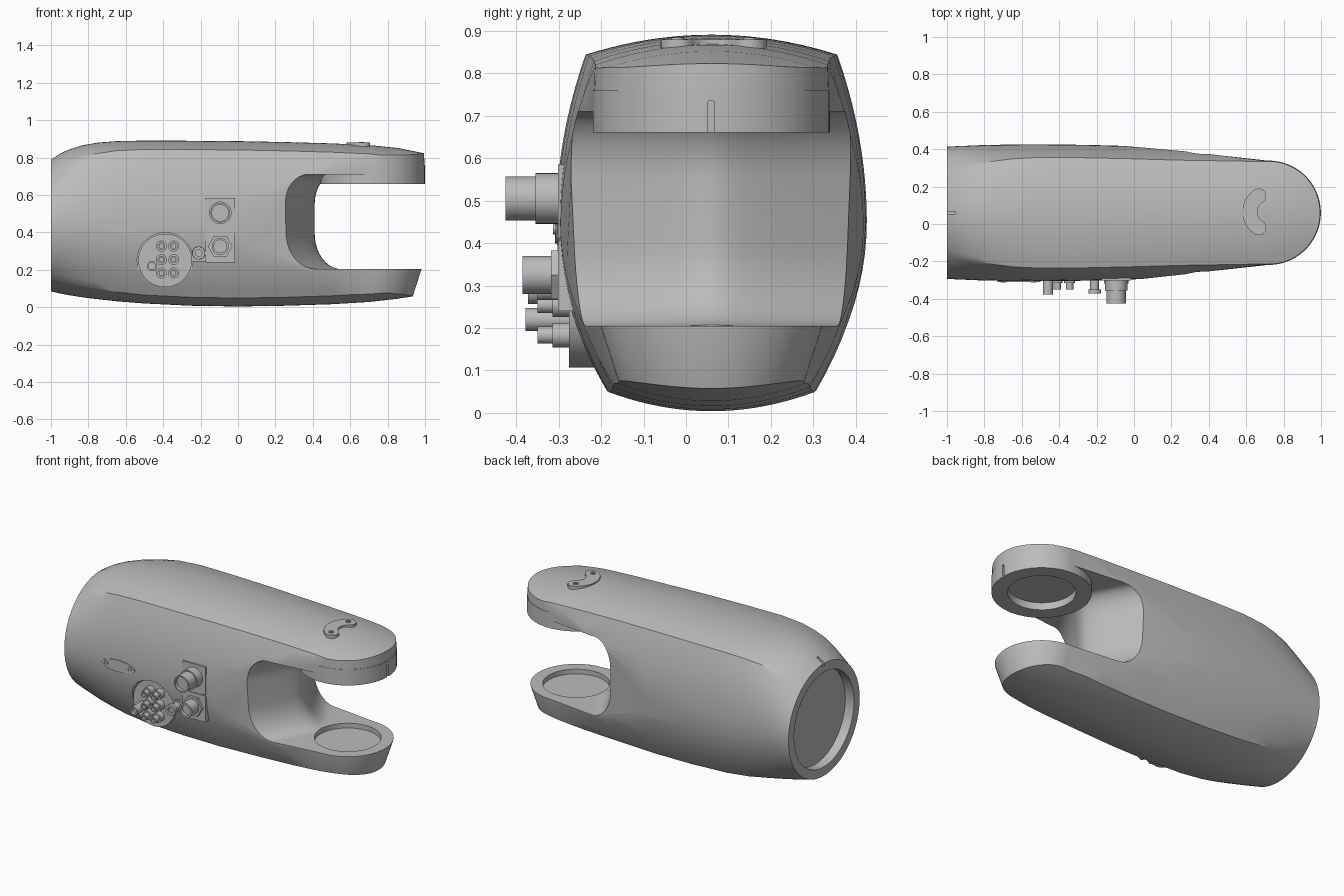
import bpy, bmesh
from math import sin, cos, pi, sqrt, radians
from mathutils import Vector

if "Cube" in bpy.data.objects:
    bpy.data.objects.remove(bpy.data.objects["Cube"])

grey = bpy.data.materials.new("light_grey")
grey.use_nodes = True
grey.diffuse_color = (0.5, 0.5, 0.5, 1)
grey.node_tree.nodes["Principled BSDF"].inputs["Base Color"].default_value = (0.5, 0.5, 0.5, 1)

YC = 0.06      # centre line of the housing
PIVOT = 0.72   # joint axis


def loft(name, rings):
    """Skin a list of equal-length rings and cap both ends."""
    bm = bmesh.new()
    loops = [[bm.verts.new(p) for p in ring] for ring in rings]
    n = len(loops[0])
    for a, b in zip(loops, loops[1:]):
        for i in range(n):
            j = (i + 1) % n
            bm.faces.new((a[i], a[j], b[j], b[i]))
    bm.faces.new(loops[0])
    bm.faces.new(loops[-1])
    bmesh.ops.recalc_face_normals(bm, faces=bm.faces)
    mesh = bpy.data.meshes.new(name)
    bm.to_mesh(mesh)
    bm.free()
    mesh.materials.append(grey)
    ob = bpy.data.objects.new(name, mesh)
    bpy.context.collection.objects.link(ob)
    return ob


def smooth(ob, angle=28):
    bpy.ops.object.select_all(action='DESELECT')
    ob.select_set(True)
    bpy.context.view_layer.objects.active = ob
    bpy.ops.object.shade_smooth_by_angle(angle=radians(angle))
    return ob


def turned(name, origin, profile, axis='Y', sides=32):
    """Turn (radius, height) pairs about the forward (-y) or upward axis."""
    rings = []
    for r, h in profile:
        ring = []
        for i in range(sides):
            c, s = r * cos(2 * pi * i / sides), r * sin(2 * pi * i / sides)
            offset = (c, -h, s) if axis == 'Y' else (c, s, h)
            ring.append(Vector(origin) + Vector(offset))
        rings.append(ring)
    return loft(name, rings)


def block(name, x0, x1, y0, y1, z0, z1):
    return loft(name, [[(x, y0, z0), (x, y1, z0), (x, y1, z1), (x, y0, z1)] for x in (x0, x1)])


def combine(target, tool, operation):
    mod = target.modifiers.new("cut", 'BOOLEAN')
    mod.operation, mod.solver, mod.object = operation, 'EXACT', tool
    bpy.context.view_layer.objects.active = target
    bpy.ops.object.modifier_apply(modifier=mod.name)
    bpy.data.objects.remove(tool)


def section(x, top, bottom, w, oval, scale=1):
    """Barrel section with four soft corners, blended towards an oval."""
    zt, zb, yt, yb = top - 0.047, bottom + 0.045, w * 0.81, w * 0.68
    mid, pts = 0.45, []
    zc, h = (top + bottom) / 2, (top - bottom) / 2
    n = 20
    for side in range(4):
        for i in range(n):
            u = i / n
            if side in (0, 2):
                v = u if side == 0 else 1 - u
                z = zb + (zt - zb) * v
                y = (w - (w - yt) * ((z - mid) / (zt - mid)) ** 2 if z > mid
                     else w - (w - yb) * ((z - mid) / (zb - mid)) ** 2)
                y = y if side == 0 else -y
            elif side == 1:
                y = yt * (1 - 2 * u)
                z = top - (top - zt) * (y / yt) ** 2
            else:
                y = yb * (2 * u - 1)
                z = bottom + (zb - bottom) * (y / yb) ** 2
            a = radians(-52 + 104 * u if side == 0 else 52 + 76 * u if side == 1
                        else 128 + 104 * u if side == 2 else 232 + 76 * u)
            y += (w * cos(a) - y) * oval
            z += (zc + h * sin(a) - z) * oval
            pts.append((x, YC + y * scale, zc + (z - zc) * scale))
    return pts


# Main housing: x, top, bottom, half width, ovalness
stations = [(-1, .79, .085, .353, 1), (-.95, .822, .073, .356, .82), (-.9, .845, .064, .358, .64),
            (-.83, .866, .053, .361, .44), (-.75, .88, .043, .363, .26), (-.65, .888, .032, .365, .1),
            (-.5, .891, .02, .366, 0), (-.25, .89, .008, .363, 0), (0, .888, .004, .356, 0),
            (.25, .883, .008, .347, 0), (.5, .876, .016, .342, 0), (.7, .867, .028, .338, 0),
            (.85, .852, .045, .335, 0), (.95, .832, .06, .333, 0), (1.06, .81, .08, .33, 0)]
housing = loft("housing", [section(*s) for s in stations])


# Rounded fork outline, narrowing towards the underside
def outline(z, r):
    arc = [(PIVOT + r * cos(a), YC + r * sin(a), z)
           for a in (-pi / 2 + pi * i / 48 for i in range(49))]
    return [(-1.3, YC - 0.5, z)] + arc + [(-1.3, YC + 0.5, z)]


combine(housing, loft("fork_outline", [outline(z, r) for z, r in
        ((-.1, .17), (.06, .215), (.2, .26), (.66, .28), (.82, .275), (1, .265))]), 'INTERSECT')

# Fork opening with a rounded ridge on its back wall
rings = []
for i in range(41):
    d = -0.5 + i / 40
    x0 = 0.41 - 0.57 * (sqrt(d * d + 0.0036) - 0.06)
    ring = [(1.4, YC + d, 0.205)]
    for k in range(13):
        a = pi / 2 * k / 12
        ring.append((x0 + .14 * (1 - sin(a)), YC + d, .205 + .19 * (1 - cos(a))))
    for k in range(13):
        a = pi / 2 * k / 12
        ring.append((x0 + .11 * (1 - cos(a)), YC + d, .71 - .16 * (1 - sin(a))))
    rings.append(ring + [(1.4, YC + d, 0.71)])
combine(housing, loft("fork_opening", rings), 'DIFFERENCE')

# Upper bearing pad, bearing recesses and narrow slots
pivot = (PIVOT, YC, 0)
combine(housing, turned("pad", pivot, [(.279, .66), (.279, .76)], 'Z', 96), 'UNION')
combine(housing, turned("upper_recess", pivot, [(.19, .6), (.19, .705)], 'Z', 64), 'DIFFERENCE')
combine(housing, turned("lower_recess", pivot, [(.19, .175), (.19, .3)], 'Z', 64), 'DIFFERENCE')
combine(housing, block("front_slot", .985, 1.1, .052, .066, .6, .735), 'DIFFERENCE')
combine(housing, block("rear_slot", -1.1, -.955, .054, .068, .77, .9), 'DIFFERENCE')
rear = stations[0][1:]
combine(housing, loft("rear_recess", [section(x, *rear, scale=.84) for x in (-1.1, -.94)]), 'DIFFERENCE')
combine(housing, turned("panel_seat", (-.39, 0, .25), [(.149, .255), (.149, .5)], sides=64), 'DIFFERENCE')
smooth(housing)


# Sockets on the front side
def socket(name, x, z, r, start, end, collar=None, bore=.55, sides=32):
    profile = [(r, start), (r, end), (r * bore, end), (r * bore, end - .02)]
    if collar:
        profile = [(collar[0], start), (collar[0], collar[1]), (r, collar[1])] + profile[1:]
    return smooth(turned(name, (x, 0, z), profile, sides=sides))


smooth(turned("round_panel", (-.39, 0, .25), [(.143, .2), (.143, .276)], sides=64))
for row in range(3):
    for col in range(2):
        socket(f"small_socket_{row}_{col}", -.41 + .066 * col, .183 + .072 * row,
               .02, .27, .35, (.029, .315))
socket("panel_plug", -.46, .22, .027, .27, .378, bore=.7)
block("upper_plate", -.175, -.015, -.302, -.25, .412, .585)
block("lower_plate", -.175, -.015, -.302, -.25, .24, .405)
block("side_plate", -.25, -.175, -.285, -.24, .245, .345)
socket("upper_socket", -.095, .505, .052, .29, .425, (.06, .355), .85)
turned("lower_nut", (-.095, 0, .325), [(.066, .29), (.066, .318)], sides=6)
socket("lower_socket", -.095, .325, .045, .3, .385, bore=.75)
socket("side_socket", -.21, .29, .024, .27, .355, (.036, .3))
smooth(turned("side_socket_rim", (-.21, 0, .29), [(.034, .35), (.034, .372), (.018, .372), (.018, .36)]))

# Lens-shaped cover with two screws on the front side
lens = [(cos(a), sin(a)) for a in (2 * pi * i / 48 for i in range(48))]
smooth(loft("lens_cover", [[(-.615 + .115 * c, y, .435 + .036 * s) for c, s in lens] for y in (-.27, -.309)]))
for i, x in enumerate((-.7, -.535)):
    smooth(turned(f"lens_screw_{i}", (x, 0, .435), [(.015, .29), (.015, .313), (.008, .313), (.008, .309)], sides=20))

# Kidney-shaped cover with two screws on top
shape = []
for i in range(25):
    a = radians(122 + 116 * i / 24)
    shape.append((PIVOT + .14 * cos(a), .065 + .14 * sin(a)))
for end, first in ((238, 238), (122, 302)):
    cx, cy = PIVOT + .1 * cos(radians(end)), .065 + .1 * sin(radians(end))
    for k in range(1, 12):
        a = radians(first + 15 * k)
        shape.append((cx + .04 * cos(a), cy + .04 * sin(a)))
    if end == 238:
        for i in range(25):
            a = radians(238 - 116 * i / 24)
            shape.append((PIVOT + .06 * cos(a), .065 + .06 * sin(a)))
smooth(loft("kidney_cover", [[(x, y, z) for x, y in shape] for z in (.835, .88)]))
for i, y in enumerate((-.02, .15)):
    smooth(turned(f"kidney_screw_{i}", (.66, y, 0), [(.015, .86), (.015, .884), (.008, .884), (.008, .88)], 'Z', 20))
